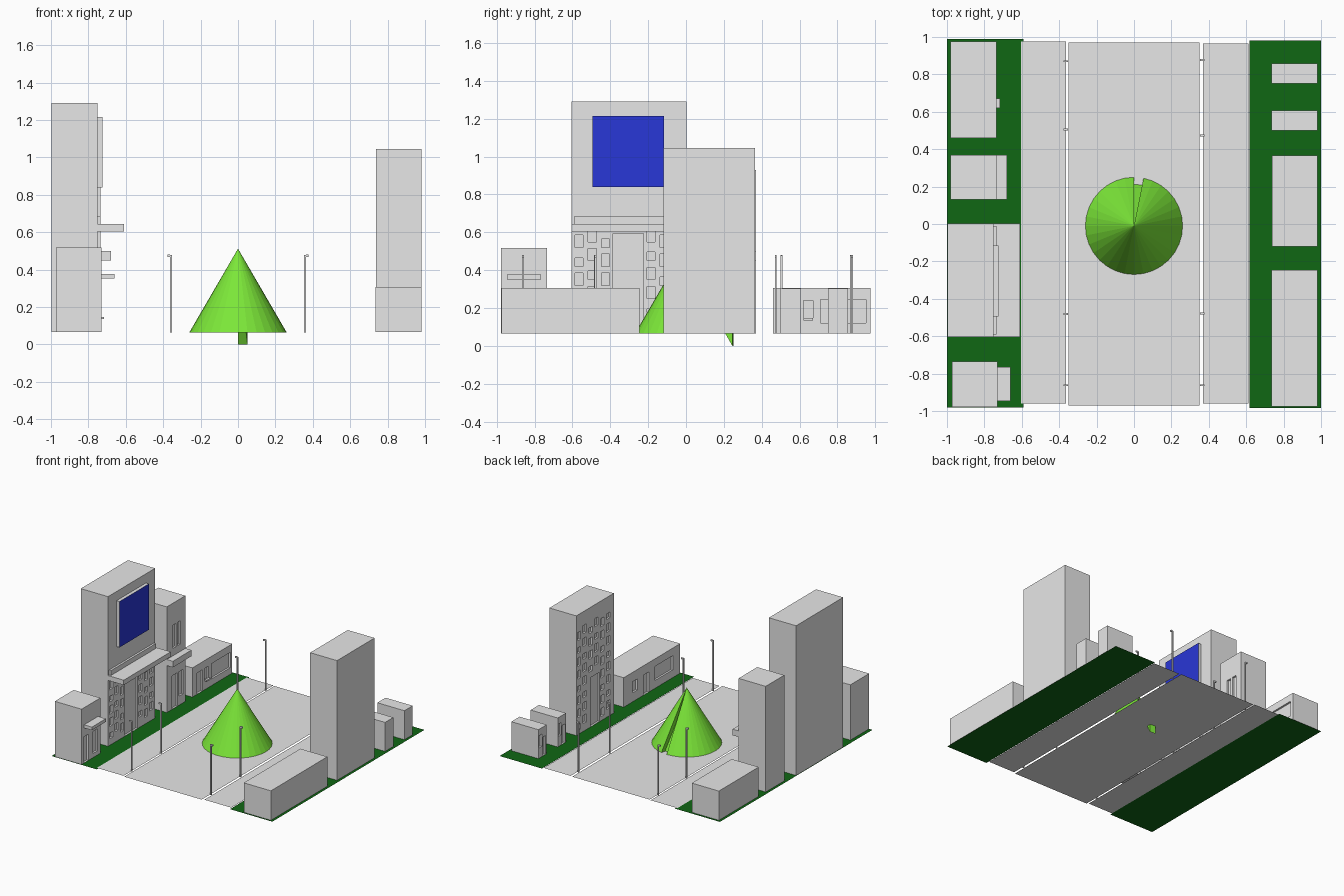
import bpy, bmesh, math
from mathutils import Vector

if "Cube" in bpy.data.objects:
    bpy.data.objects.remove(bpy.data.objects["Cube"])


def mat(name, rgb):
    m = bpy.data.materials.new(name)
    m.diffuse_color = (*rgb, 1)
    m.use_nodes = True
    m.node_tree.nodes["Principled BSDF"].inputs["Base Color"].default_value = m.diffuse_color
    return m


GREY = mat("light grey", (0.8, 0.8, 0.8))
GRASS = mat("grass green", (0.005, 0.135, 0.007))
LEAF = mat("leaf green", (0.2, 0.8, 0.04))
BLUE = mat("screen blue", (0.022, 0.038, 0.68))
G = 0.065  # ground level


def finish(name, bm, *mats):
    me = bpy.data.meshes.new(name)
    bm.to_mesh(me)
    bm.free()
    for m in mats:
        me.materials.append(m)
    ob = bpy.data.objects.new(name, me)
    bpy.context.collection.objects.link(ob)
    return ob


def add_box(bm, x0, x1, y0, y1, z0, z1):
    vs = bmesh.ops.create_cube(bm, size=1)["verts"]
    for v in vs:
        v.co = Vector((x1 if v.co.x > 0 else x0, y1 if v.co.y > 0 else y0, z1 if v.co.z > 0 else z0))


def box(name, *dims, m=GREY):
    bm = bmesh.new()
    add_box(bm, *dims)
    return finish(name, bm, m)


def plane(name, x0, x1, y0, y1, z, m):
    bm = bmesh.new()
    bm.faces.new([bm.verts.new(p) for p in ((x0, y0, z), (x1, y0, z), (x1, y1, z), (x0, y1, z))])
    finish(name, bm, m)


def building(name, x0, x1, y0, y1, top, openings):
    """Block with recessed doors and windows (y0, y1, z0, z1) on its street side."""
    ob = box(name, x0, x1, y0, y1, G + 0.001, top)
    street = x1 if x0 < 0 else x0
    bm = bmesh.new()
    for o in openings:
        add_box(bm, street - 0.015, street + 0.015, *o)
    cutter = finish(name + "_cutter", bm, GREY)
    cutter.hide_render = True
    cutter.hide_viewport = False
    cutter.display_type = 'WIRE'
    mod = ob.modifiers.new("openings", 'BOOLEAN')
    mod.object = cutter
    mod.operation = 'DIFFERENCE'
    mod.solver = 'EXACT'


def window_field(ys, z0, step, rows, door):
    """Staggered windows around a tall door, with the door as the last opening."""
    out = []
    for c, y in enumerate(ys):
        for r in range(rows):
            z = z0 + r * step + (0.03 if c % 2 else 0)
            h = 0.065 if (c + r) % 3 else 0.045
            clash = y + 0.024 > door[0] - 0.01 and y - 0.024 < door[1] + 0.01 and z < door[3] + 0.01
            if not clash:
                out.append((y - 0.022, y + 0.022, z, z + h))
    return out + [door]


# street surfaces
plane("left_grass", -1.0, -0.59, -0.98, 0.99, G - 0.001, GRASS)
plane("right_grass", 0.617, 1.0, -0.985, 0.98, G - 0.001, GRASS)
plane("left_sidewalk", -0.605, -0.363, -0.96, 0.975, G, GREY)
plane("right_sidewalk", 0.368, 0.612, -0.96, 0.965, G, GREY)
plane("road", -0.35, 0.35, -0.97, 0.97, G, GREY)

# cone tree, one side facet sunk straight down below the ground
bm = bmesh.new()
N, R, TOP, DROP = 32, 0.26, 0.512, 0.065
apex = bm.verts.new((0, -0.01, TOP))
ring = [bm.verts.new((R * math.sin(2 * math.pi * i / N), -0.01 + R * math.cos(2 * math.pi * i / N), G))
        for i in range(N)]
for i in range(1, N):
    bm.faces.new((apex, ring[(i + 1) % N], ring[i]))
tri = [apex, ring[1], ring[0]]
low = [bm.verts.new(v.co - Vector((0, 0, DROP))) for v in tri]
bm.faces.new(low)
for i in range(3):
    j = (i + 1) % 3
    if i != 1:
        bm.faces.new((tri[i], tri[j], low[j], low[i]))
bm.faces.new((ring[0], ring[1], low[1], low[2]))
finish("cone_tree", bm, LEAF)

# left side buildings
building("left_low_shop", -0.98, -0.735, 0.46, 0.975, 0.305,
         [(0.71, 0.95, 0.12, 0.245), (0.52, 0.59, 0.068, 0.24), (0.62, 0.67, 0.14, 0.24)])
building("left_office", -0.98, -0.735, 0.13, 0.37, 0.93,
         [(0.2, 0.27, 0.068, 0.34), (0.29, 0.34, 0.14, 0.34), (0.21, 0.25, 0.56, 0.75), (0.27, 0.31, 0.56, 0.75)])
box("left_office_canopy", -0.735, -0.68, 0.13, 0.37, 0.45, 0.5)

ys = [-0.565, -0.495, -0.425, -0.185, -0.115, -0.045]
building("screen_tower", -0.998, -0.752, -0.605, 0.003, 1.29,
         window_field(ys, 0.12, 0.1, 5, (-0.385, -0.225, 0.068, 0.595)))
box("tower_canopy", -0.752, -0.61, -0.605, 0.003, 0.605, 0.645)
box("tower_trim", -0.752, -0.735, -0.59, -0.012, 0.645, 0.685)

# billboard screen, blue on the street face only
bm = bmesh.new()
add_box(bm, -0.752, -0.725, -0.495, -0.115, 0.84, 1.215)
bm.normal_update()
for f in bm.faces:
    f.material_index = 1 if f.normal.x > 0.9 else 0
finish("billboard", bm, GREY, BLUE)

building("corner_shop", -0.972, -0.73, -0.978, -0.735, 0.518,
         [(-0.95, -0.89, 0.068, 0.28), (-0.83, -0.77, 0.1, 0.28)])
box("corner_shop_canopy", -0.73, -0.66, -0.945, -0.765, 0.352, 0.378)
box("shop_ledge", -0.735, -0.717, 0.62, 0.67, 0.135, 0.148)

# right side buildings
building("right_low_shop", 0.735, 0.98, -0.975, -0.245, 0.307,
         [(-0.88, -0.65, 0.13, 0.245), (-0.57, -0.51, 0.068, 0.23), (-0.42, -0.36, 0.14, 0.23)])
ys = [0.33, 0.255, 0.18, 0.105, 0.03, -0.05]
building("right_tower", 0.737, 0.98, -0.12, 0.365, 1.045,
         window_field(ys, 0.1, 0.105, 8, (0.065, 0.18, 0.068, 0.47)))
for name, y0, y1 in (("right_kiosk", 0.5, 0.607), ("back_kiosk", 0.75, 0.857)):
    building(name, 0.735, 0.98, y0, y1, 0.303,
             [(y0 + 0.015, y0 + 0.05, 0.068, 0.22), (y0 + 0.062, y0 + 0.097, 0.15, 0.25)])

# street lamps: thin post with a short arm pointing away from the road
for side, spots in ((-1, (0.87, 0.505, -0.482, -0.862)), (1, (0.877, 0.474, -0.478, -0.862))):
    for i, y in enumerate(spots):
        x = side * 0.358
        bm = bmesh.new()
        add_box(bm, x - 0.005, x + 0.005, y - 0.005, y + 0.005, G, 0.478)
        a, b = sorted((x + side * 0.005, x + side * 0.02))
        add_box(bm, a, b, y - 0.005, y + 0.005, 0.468, 0.48)
        finish(f"{'left' if side < 0 else 'right'}_lamp_{i + 1}", bm, GREY)
